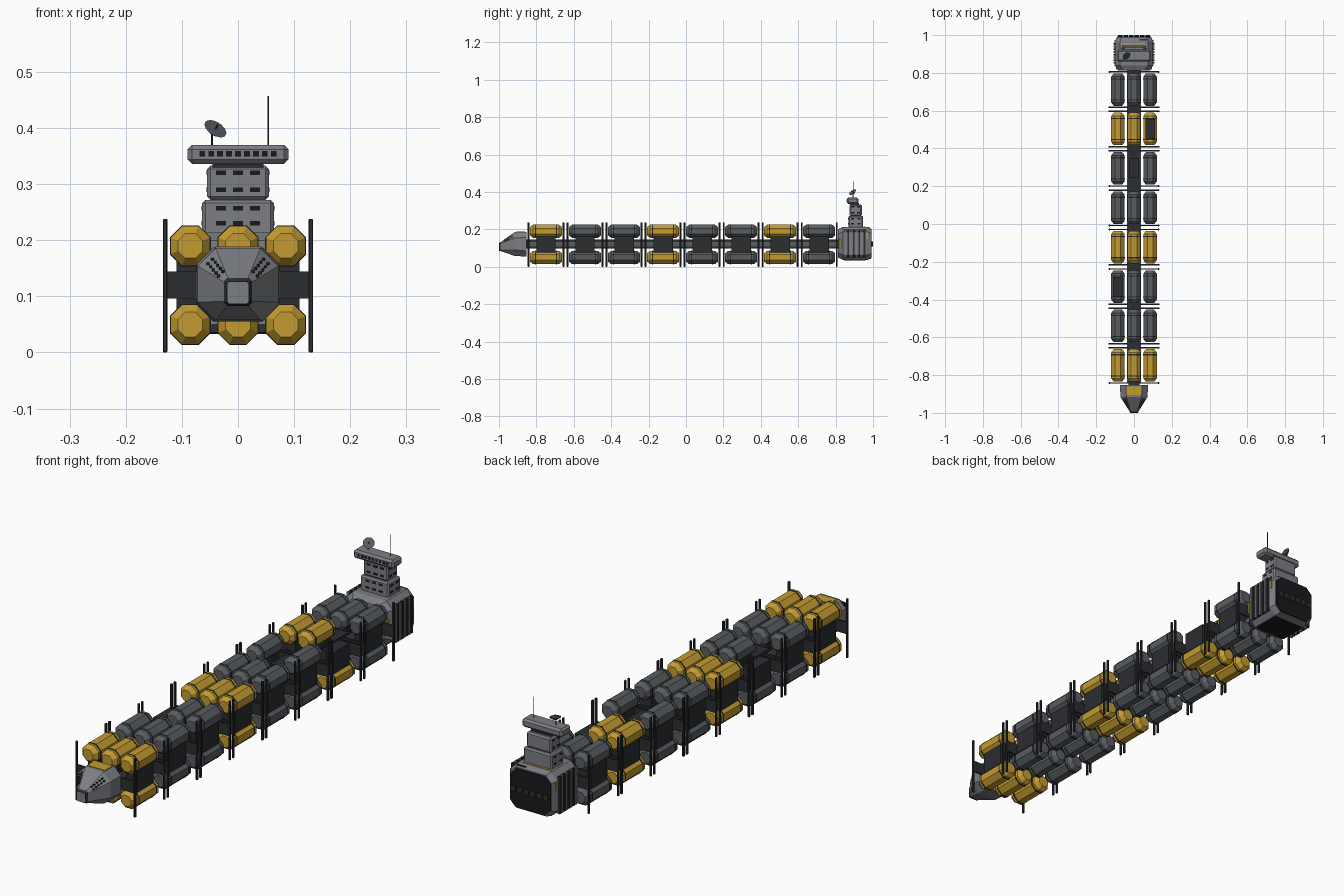
import bpy, math
from mathutils import Vector

if "Cube" in bpy.data.objects:
    bpy.data.objects.remove(bpy.data.objects["Cube"])


def material(name, rgb):
    m = bpy.data.materials.new(name)
    m.diffuse_color = (*rgb, 1)
    m.use_nodes = True
    m.node_tree.nodes["Principled BSDF"].inputs["Base Color"].default_value = m.diffuse_color
    return m


YELLOW = material("yellow_paint", (0.55, 0.33, 0.03))
STEEL = material("tank_steel", (0.10, 0.11, 0.12))
DARK = material("dark_metal", (0.025, 0.026, 0.03))
HULL = material("hull_grey", (0.2, 0.21, 0.23))
BLACK = material("black_glass", (0.01, 0.01, 0.012))


def make(name, verts, faces, mat):
    me = bpy.data.meshes.new(name)
    me.from_pydata(verts, [], faces)
    me.materials.append(mat)
    ob = bpy.data.objects.new(name, me)
    bpy.context.collection.objects.link(ob)
    return ob


def loft(name, sections, mat, x=0.0):
    """Chamfered-rectangle sections (y, half_width, z0, z1, chamfer) joined along y."""
    verts, faces = [], []
    for y, w, a, b, c in sections:
        verts += [(x + px, y, pz) for px, pz in (
            (w, a + c), (w, b - c), (w - c, b), (c - w, b),
            (-w, b - c), (-w, a + c), (c - w, a), (w - c, a))]
    n = len(sections)
    for s in range(n - 1):
        for i in range(8):
            j = (i + 1) % 8
            faces.append((s * 8 + i, s * 8 + j, s * 8 + 8 + j, s * 8 + 8 + i))
    faces.append(tuple(reversed(range(8))))
    faces.append(tuple(range(n * 8 - 8, n * 8)))
    return make(name, verts, [f[::-1] for f in faces], mat)


def box(name, x, y, z, mat, bevel=0.0):
    """Box from (min, max) ranges."""
    v = [(a, b, c) for a in x for b in y for c in z]
    f = [(0, 1, 3, 2), (4, 6, 7, 5), (0, 4, 5, 1), (2, 3, 7, 6), (0, 2, 6, 4), (1, 5, 7, 3)]
    ob = make(name, v, f, mat)
    if bevel:
        m = ob.modifiers.new("bevel", 'BEVEL')
        m.width, m.segments = bevel, 1
    return ob


def cyl(name, p, q, r, mat, n=8, r2=None):
    p, q = Vector(p), Vector(q)
    d = q - p
    bpy.ops.mesh.primitive_cone_add(vertices=n, radius1=r, radius2=r if r2 is None else r2,
                                    depth=d.length, location=(p + q) / 2,
                                    rotation=d.to_track_quat('Z', 'Y').to_euler())
    ob = bpy.context.object
    ob.name = name
    ob.data.materials.append(mat)
    return ob


def mid(c, h):
    return (c - h, c + h)


# Cargo tanks with end tapers and dark bands
R, OCT = 0.0355, 0.586


def tank(x, z, y, mat):
    def ring(yy, r):
        return (yy, r, z - r, z + r, r * OCT)
    loft("cargo_tank", [ring(y - .086, R * .62), ring(y - .069, R), ring(y + .069, R),
                        ring(y + .086, R * .62)], mat, x)
    for s in (-1, 1):
        yb = y + s * .056
        loft("tank_band", [ring(yb - .003, R + .001), ring(yb + .003, R + .001)], DARK, x)


PITCH, missing = 0.2086, {(2, -1), (5, 0), (6, 1)}
for i in range(8):
    y0 = -0.842 + PITCH * i
    yc = y0 + 0.0935
    paint = YELLOW if i in (0, 3, 6) else STEEL
    for k in (-1, 0, 1):
        x = k * 0.085
        tank(x, 0.05, yc, paint)
        if (i, k) not in missing:
            tank(x, 0.19, yc, paint)
        # Clamp block between upper and lower tanks
        box("tank_clamp", mid(x, .025), mid(yc, .052), (.077, .163), DARK)
    # Frame at each end of the bay
    for y in (y0, y0 + 0.187):
        box("cross_beam", (-.128, .128), mid(y, .0035), (.096, .144), DARK)
        for s in (-1, 1):
            box("frame_post", mid(s * .13, .004), mid(y, .0045), (0, .238), DARK, .0015)

# Central spine
box("spine", (-.03, .03), (-.86, .83), (.097, .145), DARK)
for s in (-1, 1):
    box("spine_rail", mid(s * .034, .004), (-.84, .82), (.11, .132), STEEL)

# Nose
nose = [(-1.0, .019, .087, .126, .004), (-.915, .072, .058, .186, .032),
        (-.852, .074, .055, .187, .03)]
loft("nose", nose, HULL)
loft("nose_tip", [(-1.0, .0195, .0865, .1265, .004), (-.992, .025, .083, .133, .006)], DARK)
box("nose_top_panel", (-.04, .04), (-.905, -.86), (.18, .1885), YELLOW)
for s in (-1, 1):
    # Window rows along the upper slanted nose facets
    a, b = Vector((s * .017, -1.0, .124)), Vector((s * .056, -.915, .17))
    for off in (-.004, .004):
        for t in range(5):
            p = a.lerp(b, .35 + t * .12) + Vector((s * off, 0, -off))
            box("nose_window", mid(p.x, .0025), mid(p.y, .004), mid(p.z, .0025), BLACK)

# Engine block
loft("engine_block", [(.812, .082, .05, .2, .025), (.84, .102, .036, .214, .028),
                      (.965, .102, .036, .214, .028), (.988, .092, .042, .206, .025)], HULL)
loft("engine_back_plate", [(.985, .09, .046, .202, .025), (.993, .09, .046, .202, .025)], BLACK)
box("engine_belly", (-.07, .07), (.845, .96), (.033, .04), BLACK)
for s in (-1, 1):
    for k in range(8):
        box("side_rib", mid(s * .104, .005), mid(.853 + k * .0145, .0045), (.05, .2), DARK if k % 2 else HULL)
    box("side_stripe", mid(s * .091, .003), (.818, .832), (.1, .15), YELLOW)
    box("side_stripe_rear", mid(s * .101, .002), (.966, .974), (.15, .185), YELLOW)
for k in range(6):
    x = -.0725 + k * .029
    cyl("thruster", (x, .985, .122), (x, 1.0, .122), .011, DARK, 10, .0135)
box("deck_stripe", (-.072, .06), (.95, .957), (.21, .2155), YELLOW)
box("deck_vent", (.03, .07), (.962, .98), (.2, .212), DARK)

# Command tower
box("tower_base", (-.064, .064), (.868, .947), (.205, .272), HULL, .006)
box("tower_middle", (-.055, .055), (.875, .94), (.272, .333), HULL, .006)
box("tower_neck", (-.045, .045), (.878, .925), (.328, .342), DARK)
box("bridge", (-.09, .09), (.86, .922), (.336, .37), HULL, .008)
for k in range(9):
    box("bridge_window", mid(-.064 + k * .016, .005), (.8592, .864), mid(.354, .005), BLACK)
for yf, ya, yb, hw, rows in ((.868, .89, .925, .064, (.23, .257)), (.875, .893, .922, .055, (.29, .32))):
    for z in rows:
        for k in (-1, 0, 1):
            box("tower_window", mid(k * .03, .009), (yf - .001, yf + .004), mid(z, .004), BLACK)
        for s in (-1, 1):
            for y in (ya, yb):
                box("tower_side_window", mid(s * hw, .001), mid(y, .008), mid(z, .004), BLACK)

# Antenna and dish
cyl("antenna", (.054, .893, .365), (.054, .893, .457), .0014, DARK, 6)
cyl("dish_mast", (-.046, .893, .365), (-.046, .893, .395), .002, DARK, 6)
c, d = Vector((-.042, .893, .396)), Vector((.45, -.55, .7)).normalized()
cyl("dish", c - d * .005, c + d * .004, .009, STEEL, 12, .022)
cyl("dish_feed", c, c + d * .014, .0015, DARK, 6)
